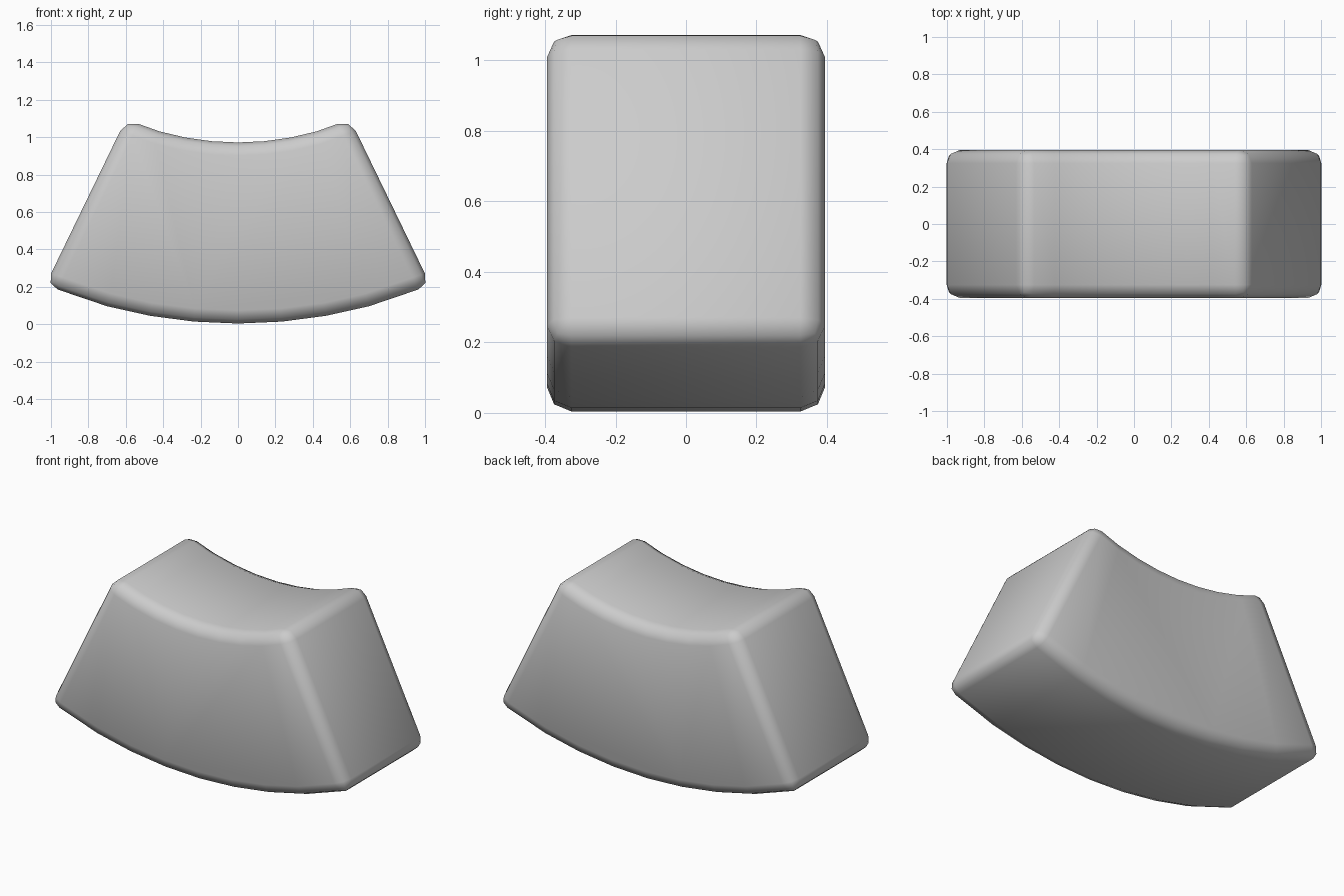
import bpy, bmesh, math

if "Cube" in bpy.data.objects:
    bpy.data.objects.remove(bpy.data.objects["Cube"])


def arc(xs, base, radius):
    # points on an upward-curving arc whose lowest point is at z = base
    return [(x, base + radius - math.sqrt(radius * radius - x * x)) for x in xs]


def mirrored(half):
    return [-x for x in reversed(half)] + [0] + half


# wedge profile: convex underside, concave top
lower = arc(mirrored([0.235, 0.47, 0.70, 1.03]), 0.004, 2.70)
upper = arc(mirrored([0.14, 0.28, 0.42, 0.60]), 0.972, 1.52)
profile = lower + upper[::-1]

# extrude the profile through the depth
bm = bmesh.new()
face = bm.faces.new([bm.verts.new((x, -0.395, z)) for x, z in profile])
ext = bmesh.ops.extrude_face_region(bm, geom=[face])
verts = [g for g in ext["geom"] if isinstance(g, bmesh.types.BMVert)]
bmesh.ops.translate(bm, verts=verts, vec=(0, 0.79, 0))
bmesh.ops.recalc_face_normals(bm, faces=bm.faces)

# rounded edges on every sharp border
sharp = [e for e in bm.edges if e.calc_face_angle(0) > math.radians(30)]
bmesh.ops.bevel(bm, geom=sharp, offset=0.07, offset_type='OFFSET',
                segments=2, profile=0.5, affect='EDGES')

# bridge front and back arcs with clean strips
for f in bm.faces:
    f.smooth = True
mesh = bpy.data.meshes.new("arch_block")
bm.to_mesh(mesh)
bm.free()
block = bpy.data.objects.new("arch_block", mesh)
bpy.context.collection.objects.link(block)
